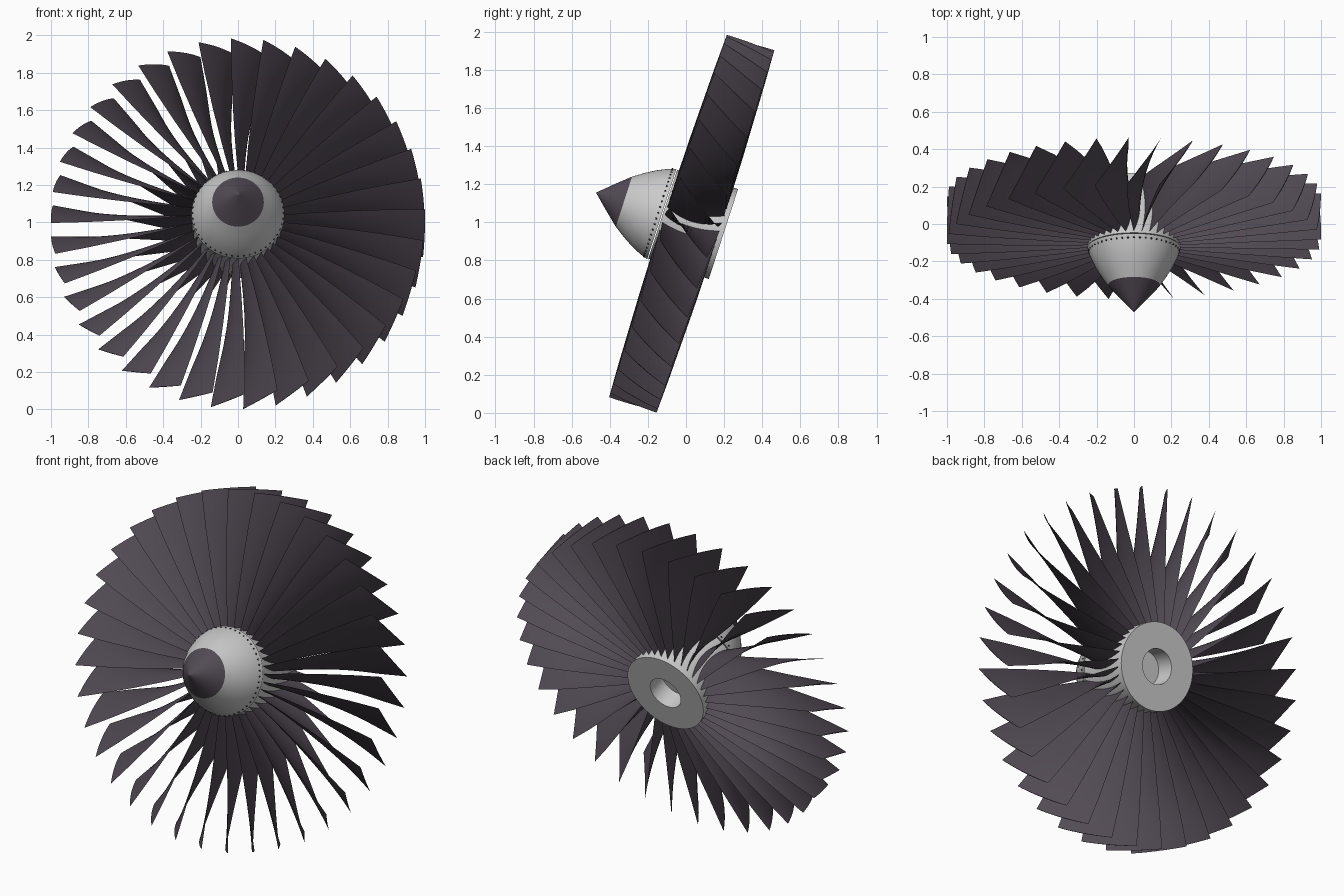
import bpy, bmesh, math
from mathutils import Matrix

if "Cube" in bpy.data.objects:
    bpy.data.objects.remove(bpy.data.objects["Cube"])

BLADES = 36
TILT = Matrix.Translation((0, 0.03, 0.9925)) @ Matrix.Rotation(math.radians(-18), 4, 'X')

dark = bpy.data.materials.new("dark_blade")
dark.diffuse_color = (0.085, 0.07, 0.09, 1)
dark.use_nodes = True
dark.node_tree.nodes["Principled BSDF"].inputs["Base Color"].default_value = dark.diffuse_color
black = bpy.data.materials.new("bolt_black")
black.diffuse_color = (0.03, 0.03, 0.03, 1)
black.use_nodes = True
black.node_tree.nodes["Principled BSDF"].inputs["Base Color"].default_value = black.diffuse_color


def add(name, mesh, mat=None, matrix=TILT):
    ob = bpy.data.objects.new(name, mesh)
    bpy.context.collection.objects.link(ob)
    ob.matrix_world = matrix
    if mat and not mesh.materials:
        mesh.materials.append(mat)
    return ob


def smooth(ob, angle=30):
    bpy.ops.object.select_all(action='DESELECT')
    ob.select_set(True)
    bpy.context.view_layer.objects.active = ob
    bpy.ops.object.shade_smooth_by_angle(angle=math.radians(angle))


def lathe(name, profile, mat=None, steps=72):
    """Turn (radius, y) points around the local Y axis."""
    bm = bmesh.new()
    vs = [bm.verts.new((r, y, 0)) for r, y in profile]
    es = [bm.edges.new(p) for p in zip(vs, vs[1:])]
    bmesh.ops.spin(bm, geom=vs + es, axis=(0, 1, 0), cent=(0, 0, 0),
                   angle=2 * math.pi, steps=steps, use_duplicate=False)
    bmesh.ops.remove_doubles(bm, verts=bm.verts, dist=1e-5)
    bmesh.ops.recalc_face_normals(bm, faces=bm.faces)
    me = bpy.data.meshes.new(name)
    bm.to_mesh(me)
    bm.free()
    ob = add(name, me, mat)
    smooth(ob)
    return ob


# Nose cone, spinner shell and hub with a blind bore at the back
lathe("nose_cone", [(0, -0.528), (0.012, -0.515), (0.075, -0.446), (0.138, -0.374)], dark)
lathe("spinner", [(0.138, -0.374), (0.175, -0.32), (0.208, -0.265), (0.234, -0.21), (0.249, -0.165), (0.24, -0.165)])
lathe("hub", [(0, -0.16), (0.245, -0.16), (0.248, 0.175), (0.1, 0.175), (0.1, 0.06), (0, 0.06)])

# Ring of bolts round the spinner base
bm = bmesh.new()
for i in range(48):
    m = Matrix.Rotation(2 * math.pi * i / 48, 4, 'Y') @ Matrix.Translation((0, -0.185, 0.241))
    bmesh.ops.create_icosphere(bm, subdivisions=1, radius=0.006, matrix=m)
me = bpy.data.meshes.new("spinner_bolts")
bm.to_mesh(me)
bm.free()
add("spinner_bolts", me, black)

# One twisted blade: (radius, half axial length, tangential run, camber, lean, thickness)
STATIONS = [(0.235, 0.150, -0.01, 0.030, 0.000, 0.016),
            (0.42, 0.148, 0.045, 0.028, 0.000, 0.012),
            (0.62, 0.143, 0.100, 0.022, 0.000, 0.009),
            (0.82, 0.138, 0.150, 0.014, 0.000, 0.007),
            (1.00, 0.131, 0.185, 0.008, 0.000, 0.005)]
NU, NS = 12, 16


def station(r):
    for a, b in zip(STATIONS, STATIONS[1:]):
        if r <= b[0] + 1e-6:
            f = (r - a[0]) / (b[0] - a[0])
            return [p + (q - p) * f for p, q in zip(a, b)]


bm = bmesh.new()
rings = []
for s in range(NS + 1):
    r, half, run, camber, lean, thick = station(0.235 + 0.765 * s / NS)
    ring = []
    for k in range(2 * NU):
        u, side = (k / NU, 1) if k <= NU else (2 - k / NU, -1)
        h = side * thick * 0.5 * (0.12 + 0.88 * math.sin(math.pi * u))
        if k in (0, NU):
            h = 0
        a = (run * (u - 0.5) + 4 * camber * u * (1 - u) - camber * 2 / 3 + lean + h) / r
        ring.append(bm.verts.new((r * math.sin(a), half * (2 * u - 1), r * math.cos(a))))
    rings.append(ring)
for lo, hi in zip(rings, rings[1:]):
    for k in range(2 * NU):
        j = (k + 1) % (2 * NU)
        bm.faces.new((lo[k], lo[j], hi[j], hi[k]))
for ring in (rings[0], rings[-1]):
    for k in range(NU):
        quad = [ring[k], ring[k + 1], ring[2 * NU - k - 1], ring[(2 * NU - k) % (2 * NU)]]
        bm.faces.new(list(dict.fromkeys(quad)))
bmesh.ops.recalc_face_normals(bm, faces=bm.faces)
blade = bpy.data.meshes.new("fan_blade")
bm.to_mesh(blade)
bm.free()

# Repeat the blade round the hub
for i in range(BLADES):
    turn = Matrix.Rotation(2 * math.pi * i / BLADES + math.radians(3.4), 4, 'Y')
    ob = add(f"fan_blade_{i + 1:02d}", blade, dark, TILT @ turn)
    if i == 0:
        smooth(ob, 40)
